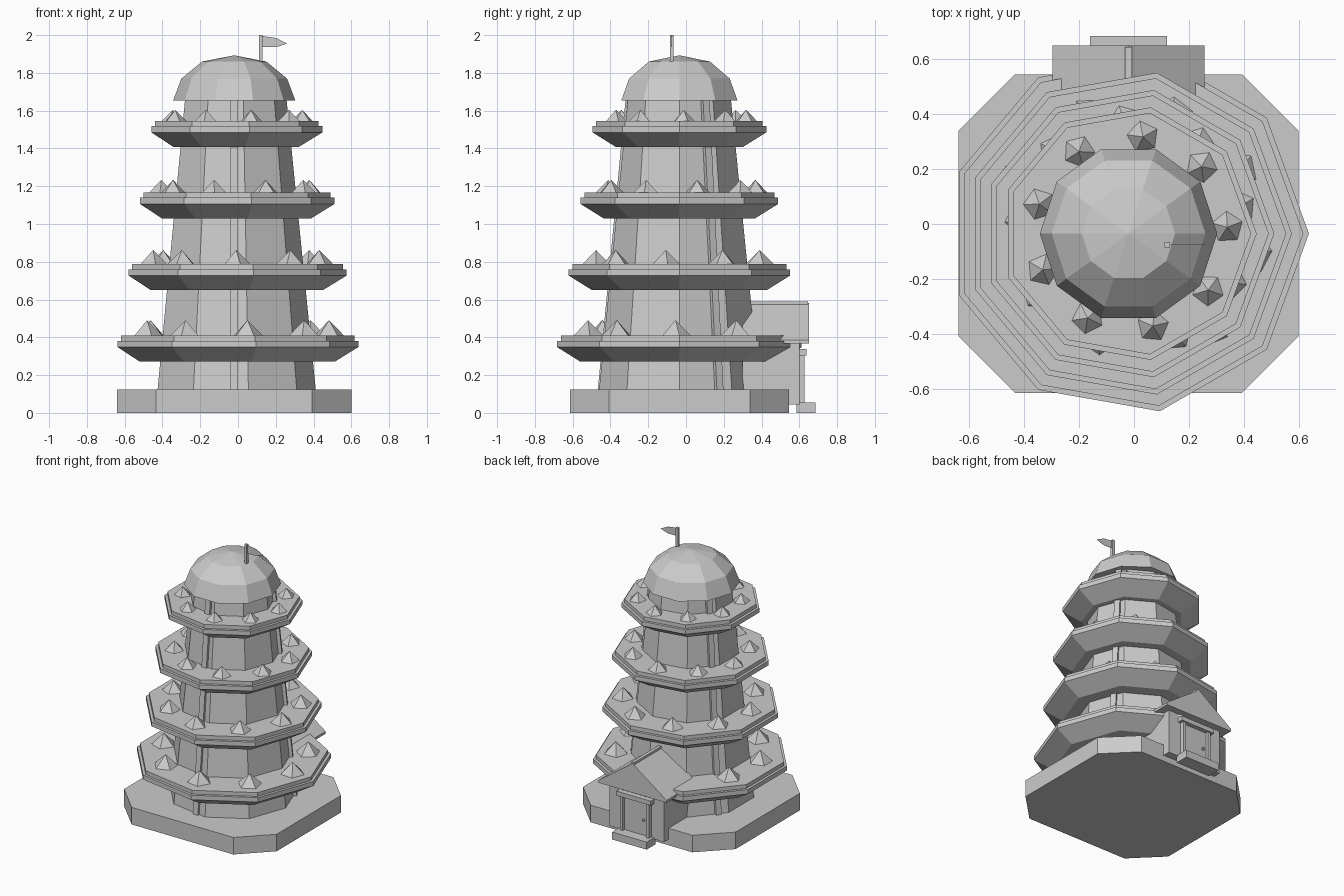
import bpy, bmesh, math
from mathutils import Matrix, Vector

if "Cube" in bpy.data.objects:
    bpy.data.objects.remove(bpy.data.objects["Cube"], do_unlink=True)

CX, CY = -0.02, -0.035
GREY = (0.6, 0.6, 0.6, 1)
stone = bpy.data.materials.new("grey stone")
stone.use_nodes = True
stone.diffuse_color = GREY
stone.node_tree.nodes["Principled BSDF"].inputs["Base Color"].default_value = GREY


def finish(name, bm):
    bmesh.ops.recalc_face_normals(bm, faces=bm.faces)
    mesh = bpy.data.meshes.new(name)
    bm.to_mesh(mesh)
    bm.free()
    mesh.materials.append(stone)
    obj = bpy.data.objects.new(name, mesh)
    bpy.context.collection.objects.link(obj)
    return obj


def turned(name, sides, profile):
    """Closed faceted solid from (radius, height) pairs around the tower axis."""
    bm = bmesh.new()
    rings = []
    for r, z in profile:
        rings.append([bm.verts.new((CX + r * math.cos(math.tau * i / sides),
                                    CY + r * math.sin(math.tau * i / sides), z))
                      for i in range(sides)])
    for low, high in zip(rings, rings[1:]):
        for i in range(sides):
            j = (i + 1) % sides
            bm.faces.new((low[i], low[j], high[j], high[i]))
    bm.faces.new(rings[0])
    bm.faces.new(rings[-1])
    bmesh.ops.remove_doubles(bm, verts=bm.verts, dist=0.0001)
    return finish(name, bm)


def extruded(name, points, move):
    """Solid swept from a flat outline along a vector."""
    bm = bmesh.new()
    face = bm.faces.new([bm.verts.new(p) for p in points])
    new = bmesh.ops.extrude_face_region(bm, geom=[face])["geom"]
    bmesh.ops.translate(bm, vec=move, verts=[v for v in new if isinstance(v, bmesh.types.BMVert)])
    return finish(name, bm)


def box(name, x, y, z):
    pts = [(x[0], y[0], z[0]), (x[1], y[0], z[0]), (x[1], y[1], z[0]), (x[0], y[1], z[0])]
    return extruded(name, pts, (0, 0, z[1] - z[0]))


# Chamfered base slab
x0, x1, y0, y1, c = -0.64, 0.6, -0.615, 0.545, 0.207
extruded("base", [(x1 - c, y1, 0), (x1, y1 - c, 0), (x1, y0 + c, 0), (x1 - c, y0, 0),
                  (x0 + c, y0, 0), (x0, y0 + c, 0), (x0, y1 - c, 0), (x0 + c, y1, 0)],
         (0, 0, 0.125))

# Tapered wall and faceted dome
turned("tower_wall", 9, [(0.432, 0.12), (0.277, 1.66)])
turned("dome", 10, [(0.323, 1.655), (0.28, 1.77), (0.17, 1.86), (0, 1.893)])

# Four balconies, each with a flared underside, a step and a circle of spikes
for n, (radius, turn) in enumerate([(0.657, -3), (0.595, 30), (0.531, 13), (0.467, 3)]):
    z = 0.271 + 0.379 * n
    turned(f"balcony_{n + 1}", 9, [(radius - 0.125, z), (radius, z + 0.077), (radius, z + 0.11),
                                   (radius - 0.02, z + 0.11), (radius - 0.02, z + 0.138)])
    bm = bmesh.new()
    for k in range(9):
        deg = turn + 40 * k
        if n == 0 and 60 < deg < 130:      # the porch stands here
            continue
        a = math.radians(deg)
        h = radius * 0.125
        spot = Vector((CX + 0.01 + 0.75 * radius * math.cos(a),
                       CY + 0.005 + 0.75 * radius * math.sin(a), z + 0.138 + h / 2))
        bmesh.ops.create_cone(bm, cap_ends=True, segments=5, radius1=radius * 0.125, radius2=0,
                              depth=h, matrix=Matrix.Translation(spot) @ Matrix.Rotation(a, 4, "Z"))
    finish(f"spikes_{n + 1}", bm)

# Three slim posts leaning with the wall
for n, deg in enumerate((-90, 30, 150)):
    a = math.radians(deg)
    out, side = Vector((math.cos(a), math.sin(a), 0)), Vector((-math.sin(a), math.cos(a), 0))
    foot = Vector((CX, CY, 0.12)) + out * 0.412
    quad = [foot + out * u * 0.02 + side * v * 0.02 for u, v in ((-1, -1), (1, -1), (1, 1), (-1, 1))]
    extruded(f"post_{n + 1}", quad, out * -0.147 + Vector((0, 0, 1.54)))

# Porch at the back: raised body under a solid gable
W = 0.22
box("porch_body", (CX - W, CX + W), (0.3, 0.6), (0.045, 0.37))
extruded("porch_roof", [(CX, 0.3, 0.582), (CX + 0.277, 0.3, 0.385), (CX + 0.277, 0.3, 0.367),
                        (CX - 0.277, 0.3, 0.367), (CX - 0.277, 0.3, 0.385)], (0, 0.35, 0))
box("ridge_cap", (CX - 0.012, CX + 0.012), (0.3, 0.645), (0.565, 0.59))

# Door, frame, step and knob
box("door_step", (CX - 0.14, CX + 0.14), (0.585, 0.685), (0, 0.055))
box("door_lintel", (CX - 0.14, CX + 0.14), (0.59, 0.638), (0.305, 0.338))
for s, side in ((-1, "right"), (1, "left")):
    xs = sorted((CX + s * 0.095, CX + s * 0.118))
    box(f"door_jamb_{side}", xs, (0.59, 0.628), (0.05, 0.31))
box("door", (CX - 0.095, CX + 0.095), (0.59, 0.606), (0.05, 0.31))
bm = bmesh.new()
bmesh.ops.create_uvsphere(bm, u_segments=8, v_segments=6, radius=0.011,
                          matrix=Matrix.Translation((CX - 0.065, 0.615, 0.17)))
finish("door_knob", bm)

# Flag on the dome
box("flag_pole", (0.111, 0.131), (-0.086, -0.066), (1.82, 2.0))
extruded("flag", [(0.13, -0.077, 1.995), (0.2, -0.077, 1.985), (0.26, -0.077, 1.955),
                  (0.2, -0.077, 1.936), (0.13, -0.077, 1.936)], (0, 0.002, 0))
